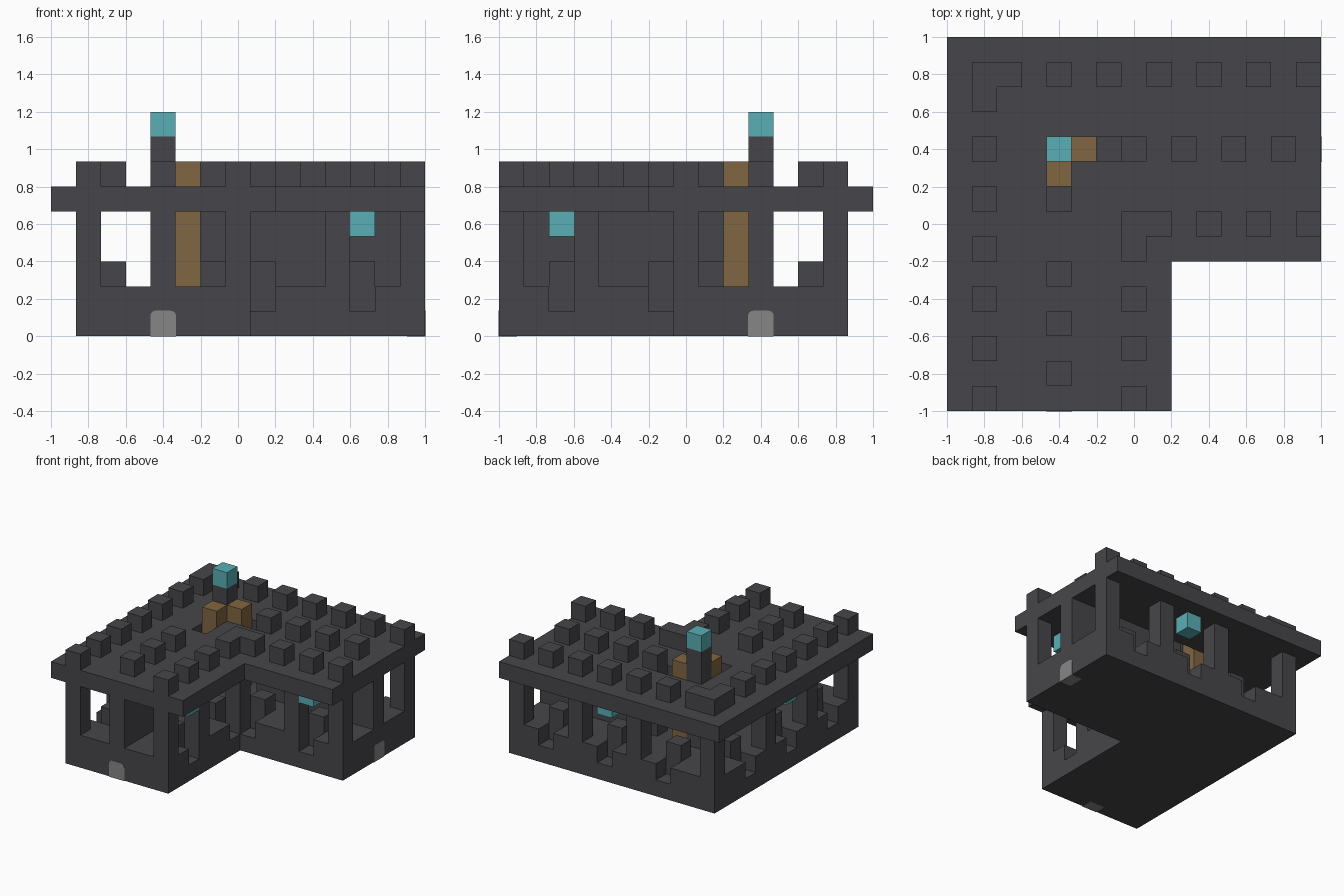
import bpy, bmesh, math
from mathutils import Vector

cube = bpy.data.objects.get("Cube")
if cube:
    bpy.data.objects.remove(cube, do_unlink=True)

N = 15            # cells along the longest side
U = 2 / N         # size of one cell


def material(name, rgb):
    m = bpy.data.materials.new(name)
    m.use_nodes = True
    colour = (*rgb, 1)
    m.diffuse_color = colour
    m.node_tree.nodes["Principled BSDF"].inputs["Base Color"].default_value = colour
    return m


STONE = material("dark stone", (0.062, 0.060, 0.067))
CYAN = material("cyan glow", (0.10, 0.43, 0.46))
WOOD = material("brown wood", (0.22, 0.133, 0.054))
GREY = material("light grey", (0.24, 0.24, 0.24))


def box(xs, ys, zs):
    """Cells in half-open ranges."""
    return {(i, j, k) for i in range(*xs) for j in range(*ys) for k in range(*zs)}


def flip(cells):
    """Mirror across the diagonal of the plan."""
    return {(N - 1 - j, N - 1 - i, k) for i, j, k in cells}


def both(cells):
    return cells | flip(cells)


def point(c):
    return Vector((c[0] * U - 1, c[1] * U - 1, c[2] * U))


def finish(name, bm, mat):
    bmesh.ops.recalc_face_normals(bm, faces=bm.faces)
    mesh = bpy.data.meshes.new(name)
    bm.to_mesh(mesh)
    bm.free()
    mesh.materials.append(mat)
    obj = bpy.data.objects.new(name, mesh)
    bpy.context.collection.objects.link(obj)
    return obj


def build(name, cells, mat):
    """Skin a set of cells and merge the flat faces."""
    bm = bmesh.new()
    verts = {}
    for c in cells:
        for axis in range(3):
            for side in (0, 1):
                near = list(c)
                near[axis] += 2 * side - 1
                if tuple(near) in cells:
                    continue
                ring = []
                for a, b in ((0, 0), (1, 0), (1, 1), (0, 1)):
                    p = list(c)
                    p[axis] += side
                    p[(axis + 1) % 3] += a
                    p[(axis + 2) % 3] += b
                    p = tuple(p)
                    if p not in verts:
                        verts[p] = bm.verts.new(point(p))
                    ring.append(verts[p])
                bm.faces.new(ring if side else ring[::-1])
    bmesh.ops.dissolve_limit(bm, angle_limit=math.radians(1),
                             verts=bm.verts, edges=bm.edges)
    return finish(name, bm, mat)


# Wall slots cut in the base, and the step behind each one
slots = both({(i, 13, 1) for i in (4, 8, 12)} | {(8, 7, 1), (12, 7, 1)})
steps = both({(i, 12, 2) for i in (4, 8, 12)} | {(8, 8, 2), (12, 8, 2)})

# L-shaped base
base = box((1, 8), (0, 14), (0, 2)) | box((8, 15), (7, 14), (0, 2))
build("base", base - slots, STONE)
for n, s in enumerate(sorted(steps)):
    build(f"slot_step_{n + 1}", {s}, STONE)

# Pillars between the windows
pillars = {(i, 13) for i in (1, 6, 10, 14)} | {(i, 7) for i in (7, 11, 14)} | {(14, 10)}
shafts = both({(i, j, 2) for i, j in pillars})
for n, (i, j, k) in enumerate(sorted(shafts)):
    build(f"pillar_{n + 1}", box((i, i + 1), (j, j + 1), (2, 5)), STONE)

# Inner walls
inner = box((7, 15), (10, 11), (2, 5))
build("inner_wall_right", inner, STONE)
build("inner_wall_front", flip(inner), STONE)

# Roof slab with hatches
roof = box((0, 9), (0, 15), (5, 6)) | box((9, 15), (6, 15), (5, 6))
hatches = both({(6, 10, 5), (5, 10, 5)}) | {(4, 10, 5)}
build("roof", roof - hatches, STONE)

# Battlements: corner pieces and single blocks
build("outer_corner_battlement", both({(1, 13, 6), (2, 13, 6)}), STONE)
build("inner_corner_battlement", both({(7, 7, 6), (8, 7, 6)}), STONE)
blocks = both({(i, 13, 6) for i in range(4, 15, 2)}
              | {(i, 7, 6) for i in (10, 12, 14)}
              | {(i, 10, 6) for i in (9, 11, 13)}) | {(7, 10, 6)}
for n, b in enumerate(sorted(blocks)):
    build(f"battlement_{n + 1}", {b}, STONE)

# Central tower with its beacon and ladders
build("tower", box((4, 5), (10, 11), (2, 8)), STONE)
build("beacon", {(4, 10, 8)}, CYAN)
ladder = box((5, 6), (10, 11), (2, 7))
build("ladder_right", ladder, WOOD)
build("ladder_front", flip(ladder), WOOD)

# Lamps hanging in the windows
for n, c in enumerate(sorted(both({(8, 13, 4), (12, 7, 4)}))):
    build(f"lamp_{n + 1}", {c}, CYAN)


# Rounded grey plugs at the foot of the two end walls
def plug(name, place):
    w, h, r, low = 0.069, 0.137, 0.03, -0.002
    outline = [(-w, low), (w, low)]
    for side, start in ((1, 0), (-1, 90)):
        for s in range(5):
            a = math.radians(start + s * 22.5)
            outline.append((side * (w - r) + r * math.cos(a), h - r + r * math.sin(a)))
    bm = bmesh.new()
    face = bm.faces.new([bm.verts.new(place(x, 0, z)) for x, z in outline])
    moved = bmesh.ops.extrude_face_region(bm, geom=[face])["geom"]
    shift = place(0, 0.1, 0) - place(0, 0, 0)
    bmesh.ops.translate(bm, vec=shift, verts=[v for v in moved
                                              if isinstance(v, bmesh.types.BMVert)])
    finish(name, bm, GREY)


plug("front_plug", lambda a, d, z: Vector((a - 0.4, d - 1.003, z)))
plug("right_plug", lambda a, d, z: Vector((1.003 - d, 0.4 - a, z)))
